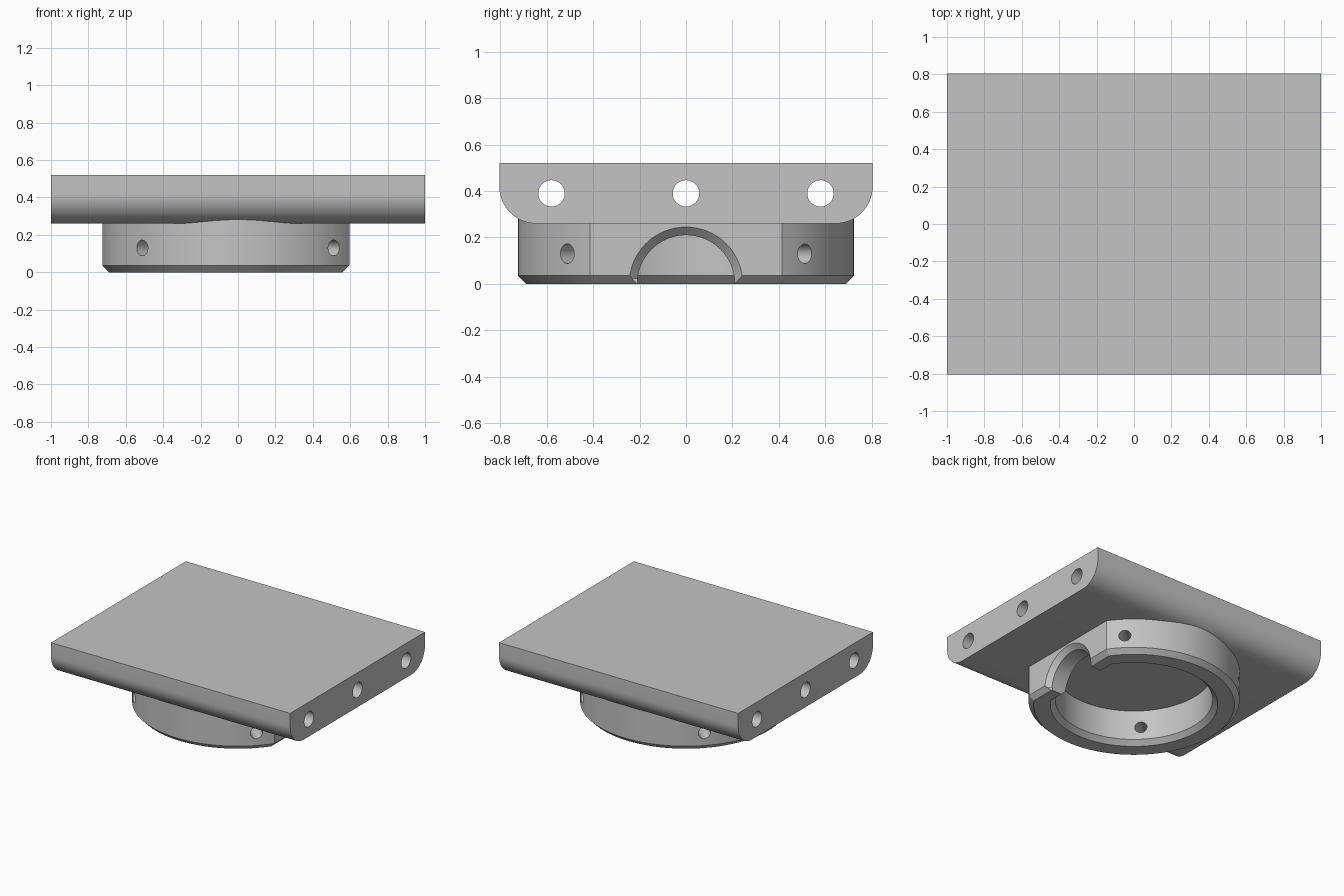
import bpy
import bmesh
from math import acos, atan2, cos, pi, radians, sin, tau
from mathutils import Matrix, Vector

if "Cube" in bpy.data.objects:
    bpy.data.objects.remove(bpy.data.objects["Cube"], do_unlink=True)

grey = bpy.data.materials.new("plain grey")
grey.use_nodes = True
colour = (0.55, 0.55, 0.55, 1)
grey.diffuse_color = colour
grey.node_tree.nodes["Principled BSDF"].inputs["Base Color"].default_value = colour


def make_object(name, bm):
    bmesh.ops.recalc_face_normals(bm, faces=bm.faces)
    mesh = bpy.data.meshes.new(name)
    bm.to_mesh(mesh)
    bm.free()
    mesh.materials.append(grey)
    obj = bpy.data.objects.new(name, mesh)
    bpy.context.collection.objects.link(obj)
    return obj


def loft(bm, loops, closed=False):
    """Skin a list of equal-length point loops; cap the ends unless closed."""
    rings = [[bm.verts.new(p) for p in loop] for loop in loops]
    pairs = list(zip(rings, rings[1:]))
    if closed:
        pairs.append((rings[-1], rings[0]))
    else:
        bm.faces.new(rings[0])
        bm.faces.new(rings[-1])
    for a, b in pairs:
        for i in range(len(a)):
            j = (i + 1) % len(a)
            bm.faces.new((a[i], a[j], b[j], b[i]))


def circle_x(x, r, y=0, z=0, n=64):
    return [(x, y + r * cos(tau * i / n), z + r * sin(tau * i / n)) for i in range(n)]


def cut(obj, cutter):
    mod = obj.modifiers.new("cut", "BOOLEAN")
    mod.operation = "DIFFERENCE"
    mod.solver = "EXACT"
    mod.object = cutter
    bpy.ops.object.select_all(action="DESELECT")
    bpy.context.view_layer.objects.active = obj
    obj.select_set(True)
    bpy.ops.object.modifier_apply(modifier=mod.name)
    bpy.data.objects.remove(cutter, do_unlink=True)


def shade(obj):
    bpy.ops.object.select_all(action="DESELECT")
    bpy.context.view_layer.objects.active = obj
    obj.select_set(True)
    bpy.ops.object.shade_smooth_by_angle(angle=radians(25))


# Top plate: rounded lower long edges
half_y, bottom, top, fillet = 0.805, 0.26, 0.52, 0.16
profile = [(half_y, top)]
for i in range(17):
    a = -pi / 2 * i / 16
    profile.append((half_y - fillet + fillet * cos(a), bottom + fillet + fillet * sin(a)))
profile += [(-y, z) for y, z in reversed(profile)]
bm = bmesh.new()
loft(bm, [[(x, y, z) for y, z in profile] for x in (-1, 1)])
plate = make_object("top_plate", bm)

# Three bores along the whole plate
bm = bmesh.new()
for y in (-0.58, 0, 0.58):
    loft(bm, [circle_x(x, 0.057, y, 0.39, 48) for x in (-1.1, 1.1)])
cut(plate, make_object("plate_bores", bm))


# Mounting collar: D-shaped ring with chamfered lower edges
def d_loop(r, flat, z, n=128):
    start = acos(flat / r)
    span = tau - 2 * start
    return [(r * cos(start + span * i / n), r * sin(start + span * i / n), z)
            for i in range(n + 1)]


bm = bmesh.new()
loft(bm, [d_loop(0.725, 0.595, 0.3), d_loop(0.725, 0.595, 0.035), d_loop(0.69, 0.56, 0),
          d_loop(0.575, 0.475, 0), d_loop(0.54, 0.44, 0.035), d_loop(0.54, 0.44, 0.3)],
     closed=True)
collar = make_object("mounting_collar", bm)

# Arched notch through the flat side, flared outwards
bm = bmesh.new()
loft(bm, [circle_x(0.3, 0.21), circle_x(0.56, 0.21), circle_x(0.63, 0.28)])
cut(collar, make_object("notch_cutter", bm))

# Four diagonal screw holes
bm = bmesh.new()
for k in range(4):
    turn = Matrix.Rotation(pi / 4 + k * pi / 2, 3, "Z")
    loft(bm, [[turn @ Vector(p) for p in circle_x(x, 0.042, 0, 0.13, 32)]
              for x in (0.4, 0.85)])
cut(collar, make_object("screw_hole_cutter", bm))

for part in (plate, collar):
    shade(part)
